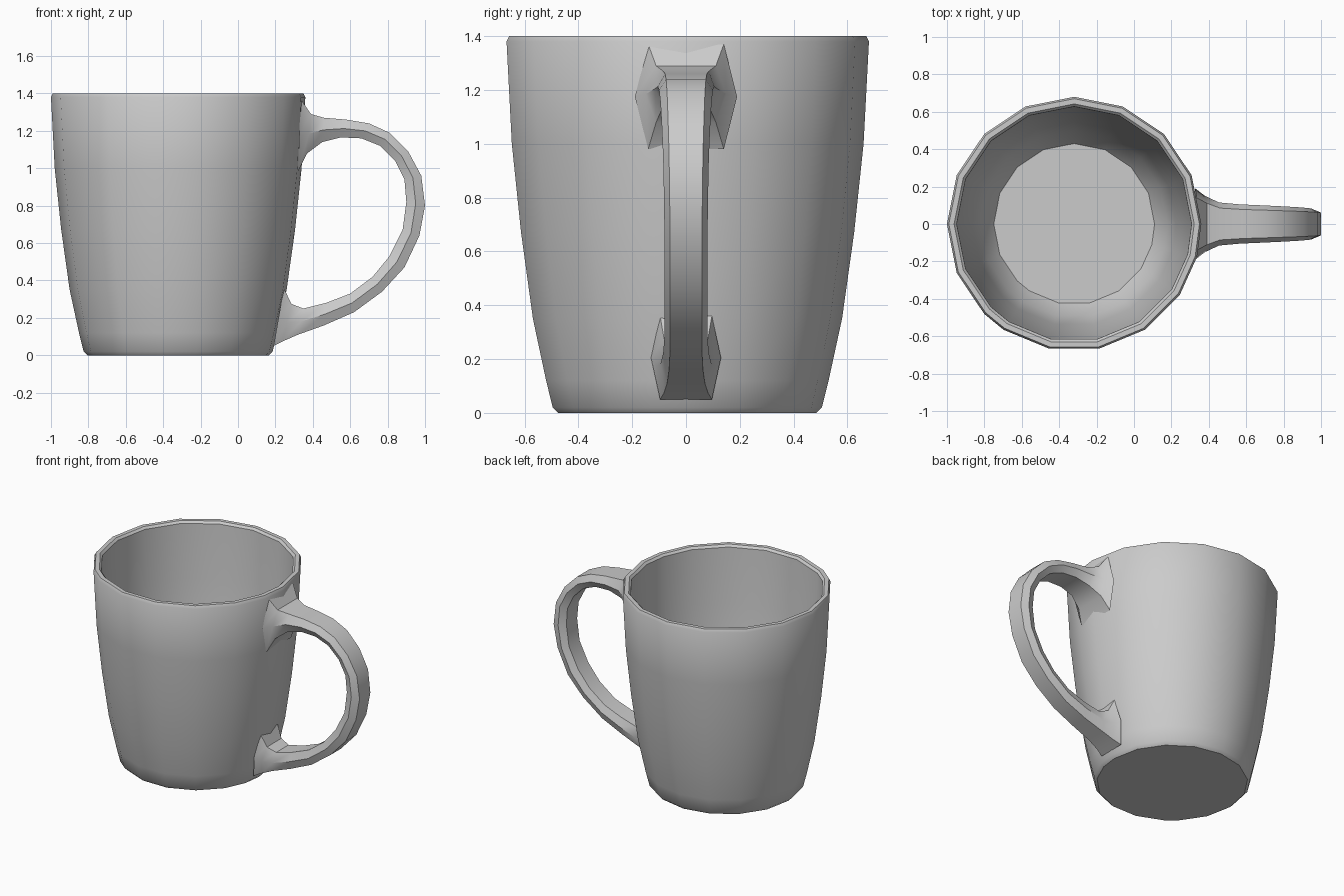
import bpy, bmesh, math

cube = bpy.data.objects.get("Cube")
if cube:
    bpy.data.objects.remove(cube, do_unlink=True)

CENTRE_X = -0.32

# Single glaze colour
glaze = bpy.data.materials.new("grey_glaze")
glaze.use_nodes = True
colour = (0.6, 0.6, 0.6, 1)
glaze.diffuse_color = colour
glaze.node_tree.nodes["Principled BSDF"].inputs["Base Color"].default_value = colour


def loft(name, rings, angle):
    """Skin a list of closed rings, cap both ends and smooth the result."""
    bm = bmesh.new()
    loops = [[bm.verts.new(p) for p in ring] for ring in rings]
    for a, b in zip(loops, loops[1:]):
        for i in range(len(a)):
            j = (i + 1) % len(a)
            bm.faces.new((a[i], a[j], b[j], b[i]))
    bm.faces.new(loops[0][::-1])
    bm.faces.new(loops[-1])
    bmesh.ops.recalc_face_normals(bm, faces=bm.faces)
    mesh = bpy.data.meshes.new(name)
    bm.to_mesh(mesh)
    bm.free()
    mesh.materials.append(glaze)
    obj = bpy.data.objects.new(name, mesh)
    bpy.context.collection.objects.link(obj)
    bpy.ops.object.select_all(action='DESELECT')
    obj.select_set(True)
    bpy.context.view_layer.objects.active = obj
    bpy.ops.object.shade_smooth_by_angle(angle=math.radians(angle))
    return obj


# Cup: slightly uneven facets around, profile runs up the outside and down the inside
facets = [22.5 * i for i in range(11)] + [236.25 + 22.5 * i for i in range(5)] + [345]
profile = [(0.485, 0), (0.505, 0.02), (0.53, 0.12), (0.58, 0.35), (0.625, 0.67),
           (0.66, 1.0), (0.68, 1.38), (0.67, 1.4), (0.642, 1.4), (0.628, 1.385),
           (0.612, 1.0), (0.585, 0.67), (0.545, 0.38), (0.50, 0.16), (0.43, 0.06)]
loft("mug_cup", [[(CENTRE_X + r * math.cos(math.radians(a)),
                   r * math.sin(math.radians(a)), z) for a in facets]
                 for r, z in profile], 32)

# Handle: outer point, inner point and half width of each six-sided section
sections = [
    (0.335, 1.37, 0.32, 0.98, 0.19), (0.39, 1.29, 0.37, 1.08, 0.15),
    (0.46, 1.27, 0.45, 1.14, 0.115), (0.58, 1.26, 0.55, 1.165, 0.105),
    (0.70, 1.24, 0.66, 1.16, 0.10), (0.81, 1.19, 0.76, 1.12, 0.095),
    (0.91, 1.09, 0.84, 1.04, 0.09), (0.98, 0.96, 0.89, 0.94, 0.085),
    (1.0, 0.80, 0.90, 0.82, 0.082), (0.97, 0.64, 0.88, 0.67, 0.08),
    (0.89, 0.47, 0.81, 0.53, 0.08), (0.77, 0.34, 0.72, 0.42, 0.08),
    (0.62, 0.23, 0.60, 0.33, 0.08), (0.46, 0.16, 0.47, 0.28, 0.085),
    (0.32, 0.11, 0.35, 0.25, 0.095), (0.24, 0.075, 0.285, 0.275, 0.11),
    (0.19, 0.05, 0.245, 0.36, 0.13)]


def handle_ring(ox, oz, ix, iz, w):
    mx, mz, n = (ox + ix) / 2, (oz + iz) / 2, w * 0.74
    return [(ox, -n, oz), (ox, n, oz), (mx, w, mz),
            (ix, n, iz), (ix, -n, iz), (mx, -w, mz)]


loft("mug_handle", [handle_ring(*s) for s in sections], 35)
